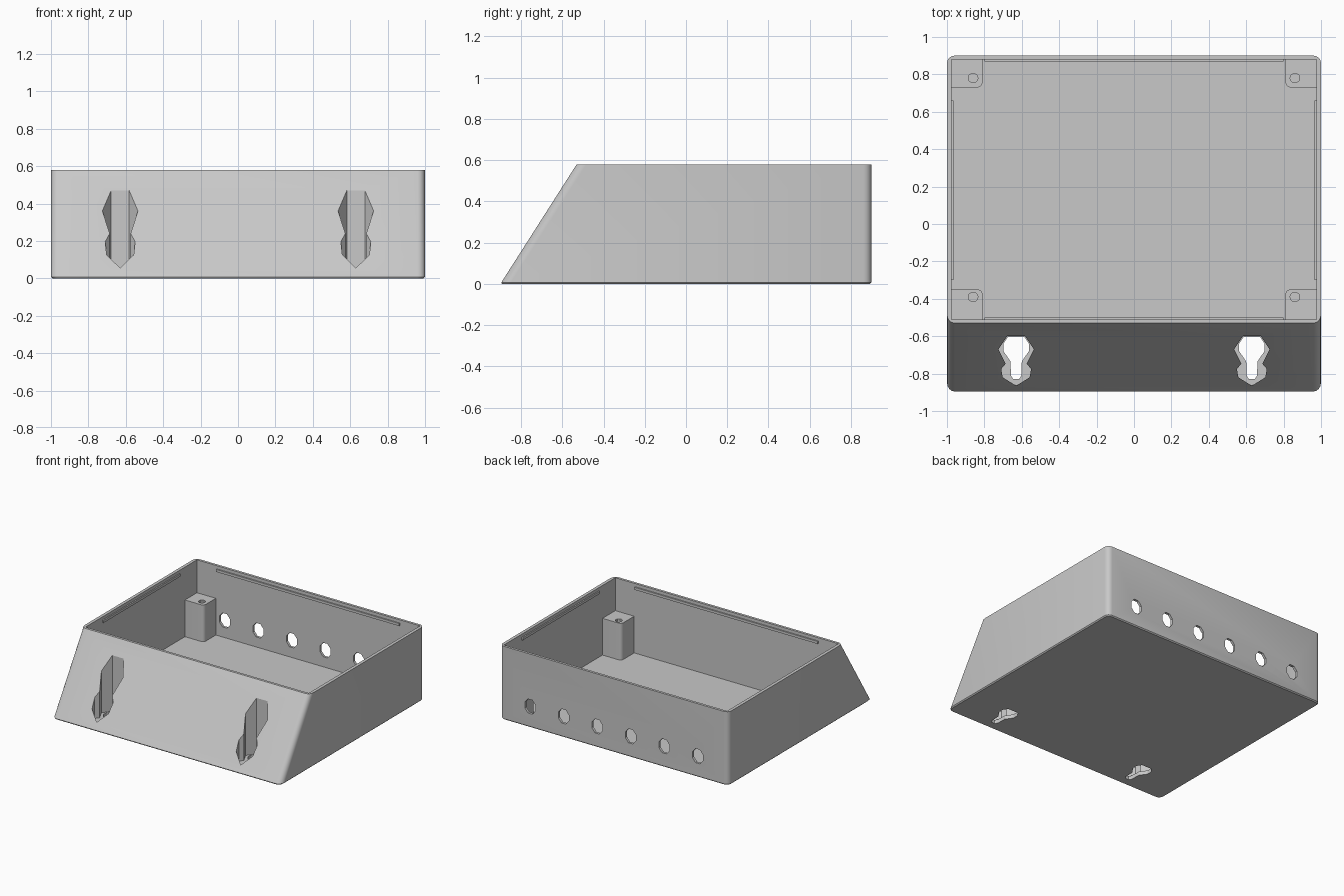
import bpy, bmesh, math

cube = bpy.data.objects.get("Cube")
if cube:
    bpy.data.objects.remove(cube, do_unlink=True)

HEIGHT, FLOOR, WALL_X, INNER_BACK, INNER_FRONT = 0.58, 0.03, 0.975, 0.88, -0.51

grey = bpy.data.materials.new("grey plastic")
grey.use_nodes = True
colour = (0.58, 0.58, 0.58, 1)
grey.diffuse_color = colour
grey.node_tree.nodes["Principled BSDF"].inputs["Base Color"].default_value = colour


def make(name, bm):
    bmesh.ops.recalc_face_normals(bm, faces=bm.faces)
    mesh = bpy.data.meshes.new(name)
    bm.to_mesh(mesh)
    bm.free()
    mesh.materials.append(grey)
    ob = bpy.data.objects.new(name, mesh)
    bpy.context.collection.objects.link(ob)
    return ob


def extrude(points, direction):
    """Solid from a closed outline of 3D points pushed along a direction."""
    bm = bmesh.new()
    face = bm.faces.new([bm.verts.new(p) for p in points])
    new = bmesh.ops.extrude_face_region(bm, geom=[face])["geom"]
    bmesh.ops.translate(bm, vec=direction,
                        verts=[g for g in new if isinstance(g, bmesh.types.BMVert)])
    return bm


def block(x0, x1, y0, y1, z0, z1):
    return extrude([(x0, y0, z0), (x1, y0, z0), (x1, y1, z0), (x0, y1, z0)],
                   (0, 0, z1 - z0))


def cut(ob, cutters):
    """Subtract the cutters, then remove them."""
    for c in cutters:
        mod = ob.modifiers.new("cut", "BOOLEAN")
        mod.operation, mod.solver, mod.object = "DIFFERENCE", "EXACT", c
    dg = bpy.context.evaluated_depsgraph_get()
    dg.update()
    mesh = bpy.data.meshes.new_from_object(ob.evaluated_get(dg))
    ob.modifiers.clear()
    ob.data = mesh
    for c in cutters:
        bpy.data.objects.remove(c, do_unlink=True)


def smooth(ob):
    bpy.ops.object.select_all(action="DESELECT")
    ob.select_set(True)
    bpy.context.view_layer.objects.active = ob
    bpy.ops.object.shade_smooth_by_angle(angle=math.radians(32))


def keyhole(half, cx, z0, z1):
    """Vertical prism from one mirrored half outline of (half width, y)."""
    pts = [(cx + w, y, z0) for w, y in half]
    pts += [(cx - w, y, z0) for w, y in reversed(half) if w > 0]
    return extrude(pts, (0, 0, z1 - z0))


# Outer body: side profile with the sloping front, rounded corners
profile = [(-0.9, 0), (0.9, 0), (0.9, HEIGHT), (-0.53, HEIGHT)]
bm = extrude([(-1, y, z) for y, z in profile], (2, 0, 0))
corners = [e for e in bm.edges if abs(e.verts[0].co.z - e.verts[1].co.z) > 0.3]
bmesh.ops.bevel(bm, geom=corners, offset=0.04, segments=4, profile=0.5,
                affect="EDGES")
base = [e for e in bm.edges if all(v.co.z < 0.001 for v in e.verts)]
bmesh.ops.bevel(bm, geom=base, offset=0.008, segments=1, affect="EDGES")
shell = make("enclosure_shell", bm)

# Open cavity
cutters = [make("cavity_cutter", block(-WALL_X, WALL_X, INNER_FRONT, INNER_BACK,
                                       FLOOR, 1))]

# Row of cable holes in the back wall
for i in range(6):
    x = (i - 2.5) * 0.293
    ring = [(x + 0.05 * math.cos(a), 0.8, 0.165 + 0.06 * math.sin(a))
            for a in (math.tau * k / 8 + math.pi / 8 for k in range(8))]
    cutters.append(make("cable_hole_cutter", extrude(ring, (0, 0.2, 0))))

# Hanging pockets in the sloping front, with keyholes through the floor
pocket = [(0.048, -0.6), (0.095, -0.67), (0.056, -0.747), (0.08, -0.775),
          (0.072, -0.82), (0, -0.865)]
slot = [(0.045, -0.605), (0.068, -0.64), (0.068, -0.68), (0.03, -0.735),
        (0.028, -0.81), (0.015, -0.83)]
for cx in (-0.63, 0.63):
    cutters.append(make("pocket_cutter", keyhole(pocket, cx, FLOOR, 1)))
    cutters.append(make("keyhole_cutter", keyhole(slot, cx, -0.1, 0.1)))
cut(shell, cutters)
smooth(shell)

# Corner screw posts
for side, sx in (("right", -1), ("left", 1)):
    for end, y_wall, y_in, y_hole in (("back", INNER_BACK, 0.73, 0.78),
                                      ("front", INNER_FRONT, -0.35, -0.39)):
        bm = block(*sorted((sx * 0.81, sx * (WALL_X + 0.005))),
                   *sorted((y_in, y_wall + math.copysign(0.005, y_wall))),
                   FLOOR - 0.005, 0.32)
        edge = [e for e in bm.edges
                if all(abs(v.co.x) < 0.82 and abs(v.co.y - y_in) < 0.01
                       for v in e.verts)]
        bmesh.ops.bevel(bm, geom=edge, offset=0.025, segments=3, profile=0.5,
                        affect="EDGES")
        post = make(f"{end}_{side}_screw_post", bm)
        ring = [(sx * 0.86 + 0.026 * math.cos(a), y_hole + 0.026 * math.sin(a), 0.18)
                for a in (math.tau * k / 10 for k in range(10))]
        cut(post, [make("screw_hole_cutter", extrude(ring, (0, 0, 0.3)))])
        smooth(post)

# Snap ridges for the lid, just below the rim
LOW, HIGH, OUT = 0.535, 0.555, 0.01
make("back_snap_ridge", block(-0.8, 0.8, INNER_BACK - OUT, INNER_BACK + 0.005, LOW, HIGH))
make("front_snap_ridge", block(-0.8, 0.8, INNER_FRONT - 0.005, INNER_FRONT + OUT, LOW, HIGH))
for side, sx in (("right", -1), ("left", 1)):
    make(f"{side}_snap_ridge",
         block(*sorted((sx * (WALL_X - OUT), sx * (WALL_X + 0.005))),
               -0.3, 0.66, LOW, HIGH))
